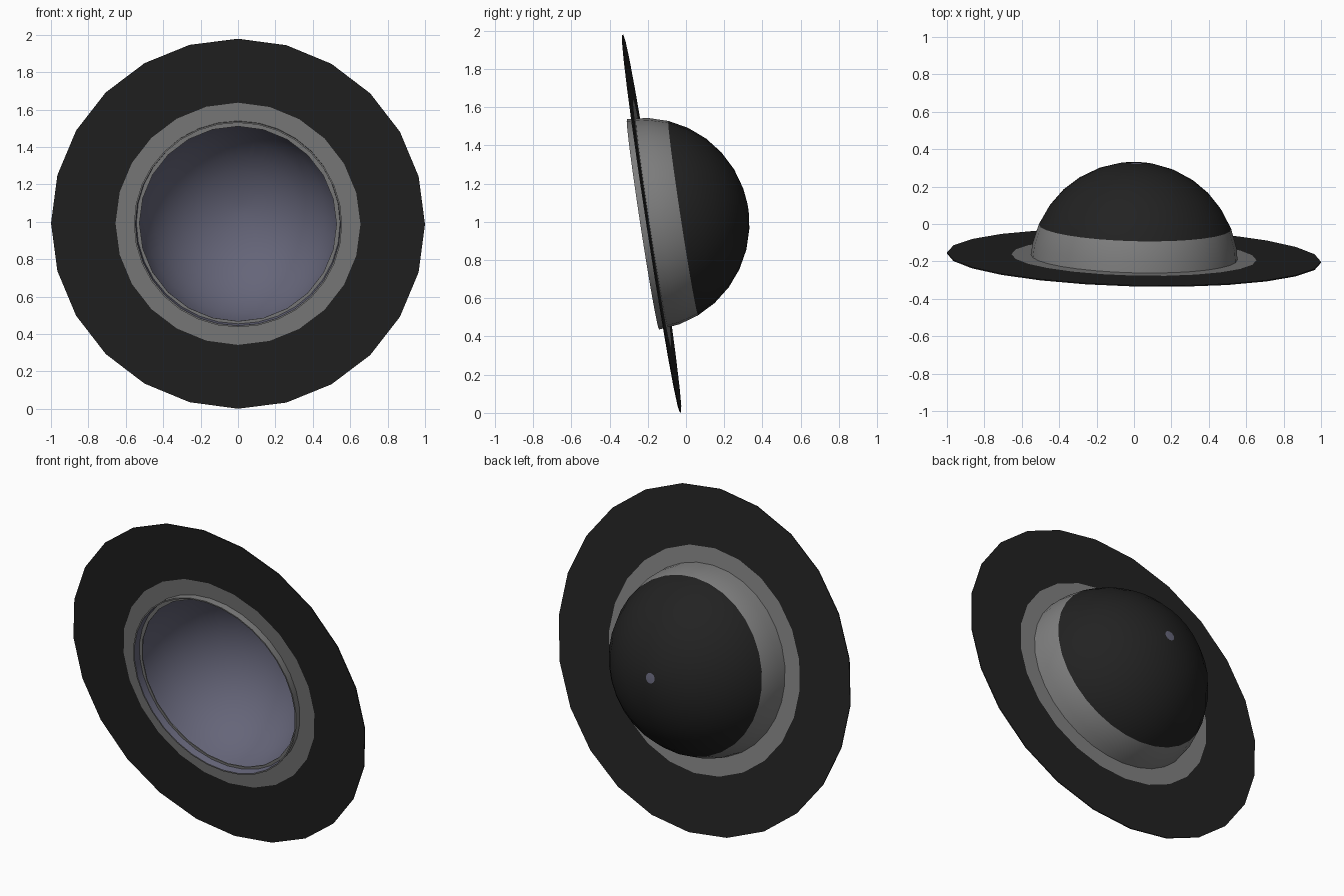
import bpy, bmesh, math
from mathutils import Matrix, Vector

cube = bpy.data.objects.get("Cube")
if cube:
    bpy.data.objects.remove(cube)


def material(name, r, g, b):
    m = bpy.data.materials.new(name)
    m.use_nodes = True
    m.diffuse_color = (r, g, b, 1)
    bsdf = m.node_tree.nodes["Principled BSDF"]
    bsdf.inputs["Base Color"].default_value = (r, g, b, 1)
    bsdf.inputs["Roughness"].default_value = 0.8
    return m


BLACK, GREY, LINING = range(3)
MATERIALS = [material("black felt", 0.016, 0.016, 0.016),
             material("grey band", 0.21, 0.21, 0.21),
             material("blue grey lining", 0.13, 0.13, 0.19)]

# The hat lies on its side, its crown pointing back and slightly up
axis = Vector((0.025, 0.988, 0.151)).normalized()
side = Vector((1, 0, 0))
side = (side - axis * side.dot(axis)).normalized()
TILT = Matrix((side, axis.cross(side), axis)).transposed().to_4x4()


def lathe(name, profile, sides, rule, centre):
    """Spin a closed (radius, height) profile round the hat's axis."""
    bm = bmesh.new()
    verts = [bm.verts.new((0, r, h)) for r, h in profile]
    edges = [bm.edges.new((a, b)) for a, b in zip(verts, verts[1:] + verts[:1])]
    bmesh.ops.spin(bm, geom=verts + edges, cent=(0, 0, 0), axis=(0, 0, 1),
                   angle=math.tau, steps=sides)
    bmesh.ops.remove_doubles(bm, verts=bm.verts, dist=0.0005)
    bmesh.ops.dissolve_degenerate(bm, edges=bm.edges, dist=0.0001)
    bmesh.ops.recalc_face_normals(bm, faces=bm.faces)
    for f in bm.faces:
        f.material_index = rule(f.calc_center_median(), f.normal)
    mesh = bpy.data.meshes.new(name)
    bm.to_mesh(mesh)
    bm.free()
    for m in MATERIALS:
        mesh.materials.append(m)
    ob = bpy.data.objects.new(name, mesh)
    bpy.context.collection.objects.link(ob)
    ob.matrix_world = Matrix.Translation(centre) @ TILT
    bpy.ops.object.select_all(action='DESELECT')
    ob.select_set(True)
    bpy.context.view_layer.objects.active = ob
    bpy.ops.object.shade_smooth_by_angle(angle=math.radians(30))
    return ob


# Crown: hollow hemisphere with a grey band and a small button at the pole
R, INNER, BUTTON, RINGS = 0.557, 0.549, 0.03, 8
CENTRE = Vector((0, -0.225, 0.987))


def arc(radius):
    steps = [math.pi / 2 * i / RINGS for i in range(RINGS)]
    steps.append(math.acos(BUTTON / radius))
    pts = [(radius * math.cos(a), radius * math.sin(a)) for a in steps]
    return pts + [(0, radius)]


def crown_rule(c, n):
    if n.dot(c) < 0 or math.hypot(c.x, c.y) < BUTTON:
        return LINING
    return BLACK if c.z > R * math.sin(math.pi / 8) else GREY


lathe("crown", arc(R) + arc(INNER)[::-1], 32, crown_rule, CENTRE)

# Brim: thin flat ring, grey near the crown and black outside
HOLE, TRIM, EDGE, HALF = 0.527, 0.655, 1.0, 0.003
brim_profile = [(HOLE, -HALF), (TRIM, -HALF), (EDGE, -HALF),
                (EDGE, HALF), (TRIM, HALF), (HOLE, HALF)]
lathe("brim", brim_profile, 24,
      lambda c, n: GREY if math.hypot(c.x, c.y) < TRIM else BLACK,
      Vector((0, -0.18, 0.99)))
